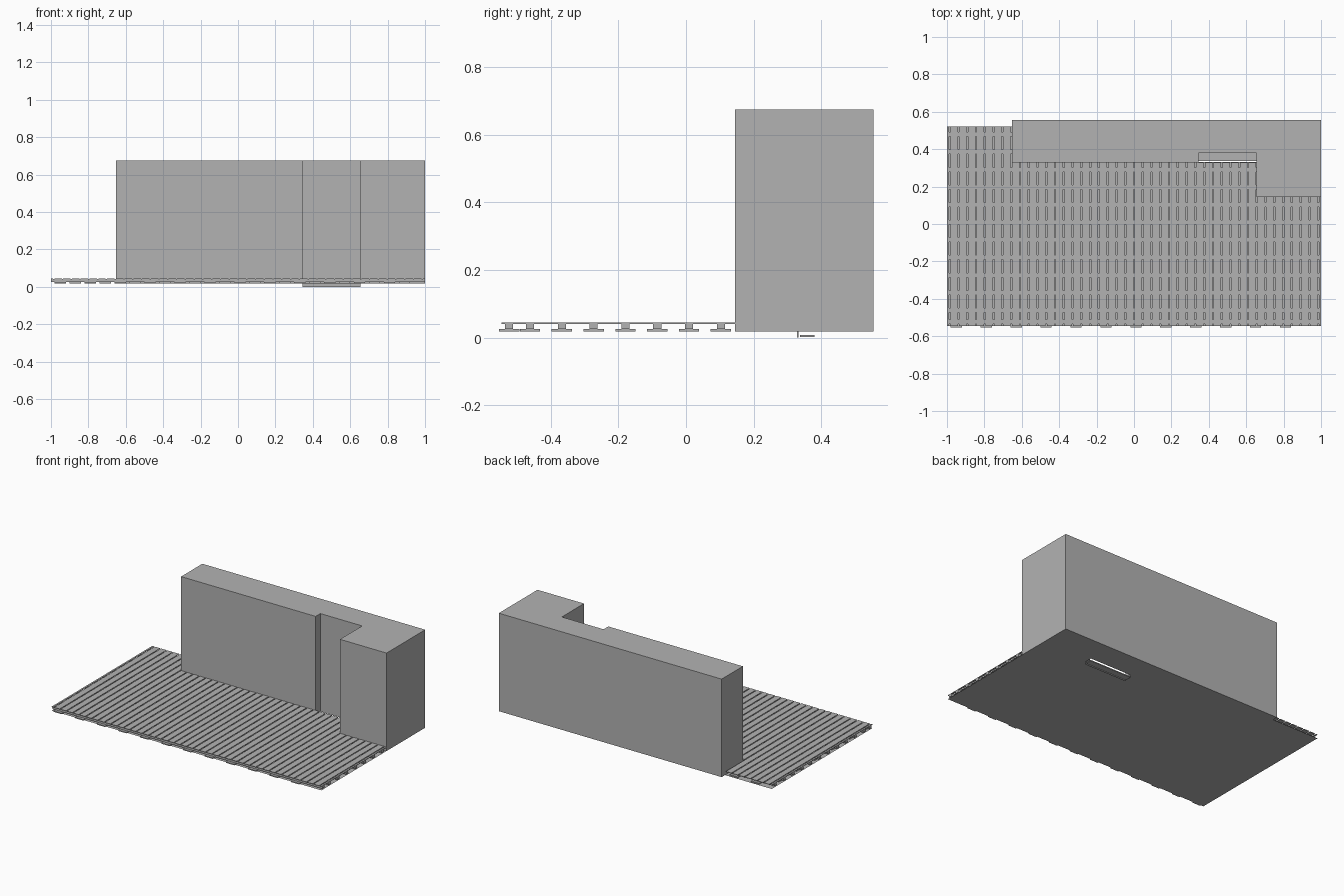
import bpy
import bmesh

cube = bpy.data.objects.get("Cube")
if cube:
    bpy.data.objects.remove(cube, do_unlink=True)

grey = bpy.data.materials.new("plain_grey")
grey.use_nodes = True
colour = (0.45, 0.45, 0.45, 1)
grey.diffuse_color = colour
grey.node_tree.nodes["Principled BSDF"].inputs["Base Color"].default_value = colour


def finish(name, bm):
    mesh = bpy.data.meshes.new(name)
    bm.to_mesh(mesh)
    bm.free()
    mesh.materials.append(grey)
    obj = bpy.data.objects.new(name, mesh)
    bpy.context.collection.objects.link(obj)
    return obj


def add_prism(bm, outline, z0, z1=None):
    """Counter-clockwise outline, raised from z0 to z1 (flat if z1 is None)."""
    face = bm.faces.new([bm.verts.new((x, y, z0)) for x, y in outline])
    if z1 is None:
        return
    top = bmesh.ops.extrude_face_region(bm, geom=[face], use_keep_orig=True)
    verts = [v for v in top["geom"] if isinstance(v, bmesh.types.BMVert)]
    bmesh.ops.translate(bm, verts=verts, vec=(0, 0, z1 - z0))
    face.normal_flip()


def rect(x0, x1, y0, y1):
    return [(x0, y0), (x1, y0), (x1, y1), (x0, y1)]


# Main dimensions
FRONT, BACK = -0.545, 0.555
WALL_LEFT, WING = -0.653, 0.655
WALL_FRONT, WING_FRONT, DECK_BACK = 0.33, 0.145, 0.52
NICHE_LEFT, NICHE_BACK = 0.345, 0.38
GROUND, PAD_TOP, JOIST_TOP, DECK_TOP = 0.018, 0.025, 0.041, 0.045

# Deck zones: x start, x end, rear limit
zones = [(-1, WALL_LEFT, DECK_BACK), (WALL_LEFT, WING, WALL_FRONT), (WING, 1, WING_FRONT)]

# Building block with a projecting wing and a full-height door niche
bm = bmesh.new()
add_prism(bm, [(WALL_LEFT, WALL_FRONT), (NICHE_LEFT, WALL_FRONT), (NICHE_LEFT, NICHE_BACK),
               (WING, NICHE_BACK), (WING, WING_FRONT), (1, WING_FRONT),
               (1, BACK), (WALL_LEFT, BACK)], GROUND, 0.675)
finish("building_wall", bm)

# Ground sheet below the deck
bm = bmesh.new()
add_prism(bm, [(-1, FRONT), (1, FRONT), (1, WING_FRONT), (WING, WING_FRONT), (WING, WALL_FRONT),
               (WALL_LEFT, WALL_FRONT), (WALL_LEFT, DECK_BACK), (-1, DECK_BACK)], GROUND)
finish("ground_sheet", bm)

# Deck boards running front to back, trimmed around the building
bm = bmesh.new()
pitch, gap, first = 0.0469, 0.007, -0.985
edges = [-1 - gap / 2] + [first + i * pitch for i in range(43)] + [1 + gap / 2]
for left, right in zip(edges, edges[1:]):
    for z_left, z_right, rear in zones:
        x0 = max(left + gap / 2, z_left)
        x1 = min(right - gap / 2, z_right)
        if x1 - x0 > 0.001:
            add_prism(bm, rect(x0, x1, FRONT, rear), JOIST_TOP, DECK_TOP)
finish("deck_boards", bm)

# Joists across the deck, each resting on a row of staggered pads
joists = bmesh.new()
pads = bmesh.new()
rows = [-0.523] + [-0.461 + i * 0.094 for i in range(11)]
for n, y in enumerate(rows):
    end = max(z_right for _, z_right, rear in zones if y + 0.03 < rear)
    add_prism(joists, rect(-1, end, y - 0.012, y + 0.012), PAD_TOP, JOIST_TOP)
    x = -0.95 + (n % 2) * 0.08
    while x + 0.03 < end:
        add_prism(pads, rect(x - 0.03, x + 0.03, y - 0.03, y + 0.03), GROUND, PAD_TOP)
        x += 0.16
finish("deck_joists", joists)
finish("support_pads", pads)

# Door sill: sunken slab and thin upright plate in front of it
bm = bmesh.new()
add_prism(bm, rect(NICHE_LEFT, WING, 0.337, NICHE_BACK), 0.002, 0.008)
finish("door_sill", bm)
bm = bmesh.new()
add_prism(bm, rect(NICHE_LEFT, WING, 0.328, 0.332), 0, GROUND)
finish("sill_upstand", bm)
